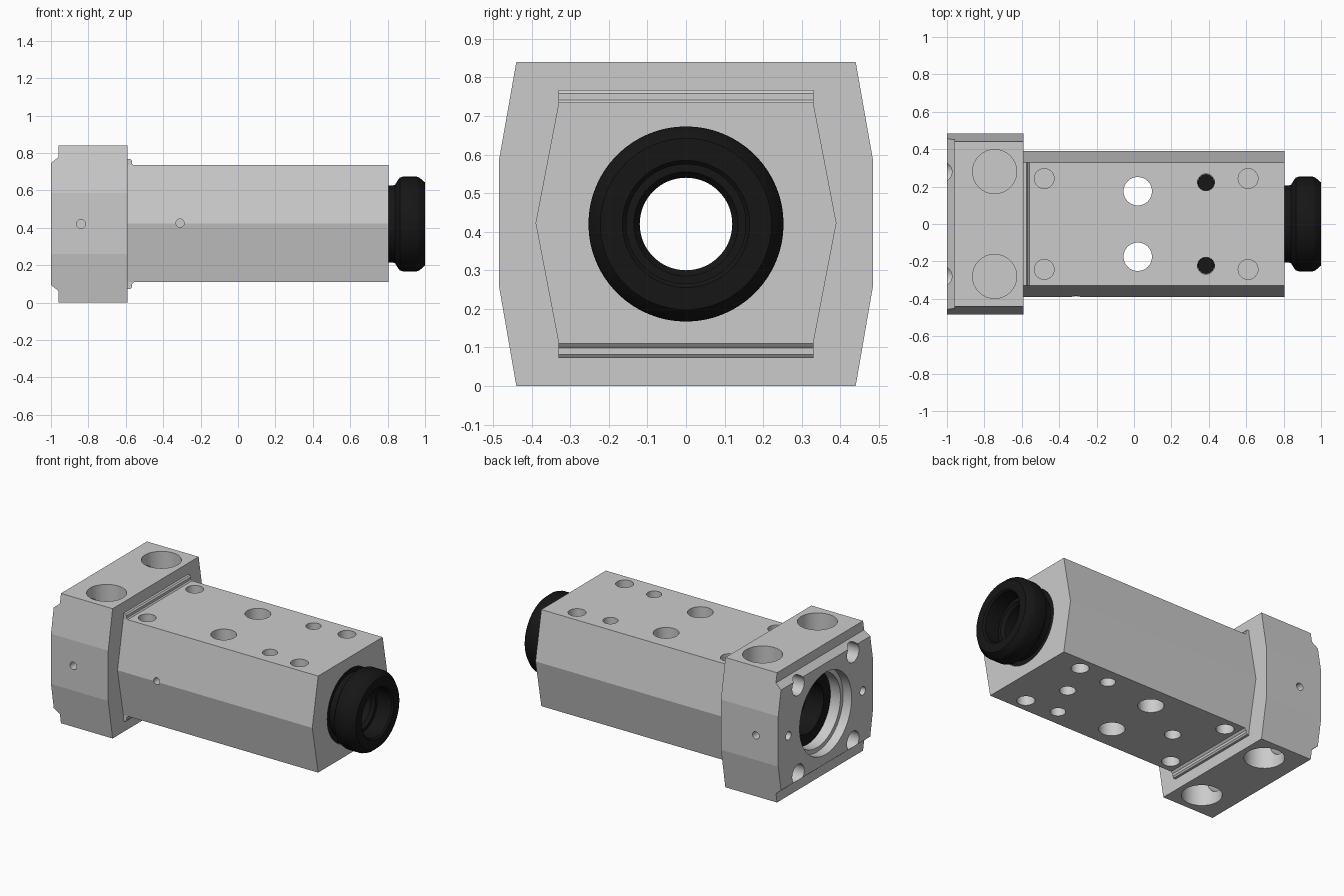
import bpy, bmesh, math
from mathutils import Matrix, Vector

if "Cube" in bpy.data.objects:
    bpy.data.objects.remove(bpy.data.objects["Cube"])

ZC = 0.42  # height of the main axis
black = bpy.data.materials.new("black")
black.diffuse_color = (0.008, 0.008, 0.008, 1)
black.use_nodes = True
black.node_tree.nodes["Principled BSDF"].inputs["Base Color"].default_value = black.diffuse_color


def finish(bm, name, mat=None):
    bmesh.ops.recalc_face_normals(bm, faces=bm.faces)
    me = bpy.data.meshes.new(name)
    bm.to_mesh(me)
    bm.free()
    ob = bpy.data.objects.new(name, me)
    bpy.context.collection.objects.link(ob)
    if mat:
        me.materials.append(mat)
    return ob


def prism(name, pts, vec):
    """Extrude a closed outline of 3D points along vec."""
    bm = bmesh.new()
    f = bm.faces.new([bm.verts.new(p) for p in pts])
    r = bmesh.ops.extrude_face_region(bm, geom=[f])
    bmesh.ops.translate(bm, vec=vec, verts=[v for v in r["geom"] if isinstance(v, bmesh.types.BMVert)])
    return finish(bm, name)


def lathe(name, prof, mat=None, n=64, closed=True):
    """Revolve (x, radius) points about the main axis; an open profile is capped."""
    bm = bmesh.new()
    rings = [[bm.verts.new((x, r * math.cos(2 * math.pi * i / n), ZC + r * math.sin(2 * math.pi * i / n)))
              for i in range(n)] for x, r in prof]
    pairs = list(zip(rings, rings[1:]))
    if closed:
        pairs.append((rings[-1], rings[0]))
    else:
        bm.faces.new(rings[0])
        bm.faces.new(rings[-1])
    for a, b in pairs:
        for i in range(n):
            j = (i + 1) % n
            bm.faces.new((a[i], a[j], b[j], b[i]))
    return finish(bm, name, mat)


def rod(a, b, r, name="cutter", mat=None):
    """Cylinder from point a to point b."""
    a, b = Vector(a), Vector(b)
    bm = bmesh.new()
    m = Matrix.Translation((a + b) / 2) @ (b - a).to_track_quat('Z', 'Y').to_matrix().to_4x4()
    bmesh.ops.create_cone(bm, cap_ends=True, segments=32, radius1=r, radius2=r, depth=(b - a).length, matrix=m)
    return finish(bm, name, mat)


def activate(ob):
    bpy.ops.object.select_all(action='DESELECT')
    ob.select_set(True)
    bpy.context.view_layer.objects.active = ob


def cut(ob, cutter):
    m = ob.modifiers.new("cut", 'BOOLEAN')
    m.operation, m.solver, m.object = 'DIFFERENCE', 'EXACT', cutter
    activate(ob)
    bpy.ops.object.modifier_apply(modifier=m.name)
    bpy.data.objects.remove(cutter)


# Mounting flange with stepped end edges
half = [(0.44, 0), (0.485, 0.26), (0.485, 0.585), (0.44, 0.84)]
outline = half + [(-y, z) for y, z in reversed(half)]
flange = prism("flange", [(-1, y, z) for y, z in outline], (0.41, 0, 0))
for s in (-1, 1):
    step = [(-1.1, 0.325), (-1, 0.325), (-0.96, 0.358), (-0.96, 0.6), (-1.1, 0.6)]
    cut(flange, prism("cutter", [(x, -0.6, ZC + s * d) for x, d in step], (0, 1.2, 0)))
cut(flange, lathe("cutter", [(-1.1, 0.275), (-0.99, 0.265), (-0.94, 0.265), (-0.94, 0.237), (-0.5, 0.237)], closed=False))

# Flange bolt pockets, bolt holes and side holes
for sy in (-1, 1):
    for sz in (-1, 1):
        y = sy * 0.28
        cut(flange, rod((-0.745, y, ZC + sz * 0.215), (-0.745, y, ZC + sz * 0.6), 0.118))
        cut(flange, rod((-1.1, y, ZC + sz * 0.285), (-0.75, y, ZC + sz * 0.285), 0.062))
    cut(flange, rod((-1.1, sy * 0.38, ZC), (-0.93, sy * 0.38, ZC), 0.027))
    cut(flange, rod((-0.84, sy * 0.43, ZC), (-0.84, sy * 0.6, ZC), 0.024))

# Six-sided main body
half = [(0.33, 0.11), (0.39, 0.4225), (0.33, 0.735)]
outline = half + [(-y, z) for y, z in reversed(half)]
body = prism("body", [(-0.59, y, z) for y, z in outline], (1.395, 0, 0))
cut(body, lathe("cutter", [(-0.7, 0.237), (0.9, 0.237)], closed=False))
for sy in (-1, 1):
    cut(body, rod((0.02, sy * 0.175, -0.1), (0.02, sy * 0.175, 1), 0.076))
    cut(body, rod((0.385, sy * 0.223, -0.1), (0.385, sy * 0.223, 1), 0.045))
    for sz in (-1, 1):
        for x in (-0.48, 0.61):
            cut(body, rod((x, sy * 0.243, ZC + sz * 0.21), (x, sy * 0.243, ZC + sz * 0.5), 0.053))
        # Black set screws
        rod((0.385, sy * 0.223, ZC + sz * 0.15), (0.385, sy * 0.223, ZC + sz * 0.24), 0.044, "set_screw", black)
# Dowel holes underneath and lubrication hole in the front side
for x in (0.5, -0.29):
    cut(body, rod((x, 0, 0), (x, 0, 0.17), 0.048))
cut(body, rod((-0.31, -0.5, 0.425), (-0.31, -0.33, 0.425), 0.022))

# Locating ledges where the body meets the flange
for s, name in ((1, "top_ledge"), (-1, "bottom_ledge")):
    prof = [(-0.59, 0.30), (-0.55, 0.30), (-0.56, 0.316), (-0.567, 0.322), (-0.567, 0.338), (-0.575, 0.348), (-0.59, 0.348)]
    prism(name, [(x, -0.33, ZC + s * d) for x, d in prof], (0, 0.66, 0))

# Black threaded nuts inside the bore, one sticking out at the right end
right_nut = lathe("right_nut", [
    (0.2, 0.12), (0.2, 0.235), (0.8, 0.235), (0.8, 0.205), (0.825, 0.205), (0.84, 0.21), (0.855, 0.235),
    (0.865, 0.248), (0.88, 0.253), (0.955, 0.253), (0.97, 0.248), (1.0, 0.222), (1.0, 0.165), (0.99, 0.155),
    (0.89, 0.155), (0.89, 0.135), (0.87, 0.12)], black)
left_nut = lathe("left_nut", [
    (-0.1, 0.12), (-0.1, 0.235), (-0.87, 0.235), (-0.87, 0.165), (-0.75, 0.155), (-0.75, 0.12)], black)

for ob in list(bpy.data.objects):
    activate(ob)
    bpy.ops.object.shade_smooth_by_angle(angle=math.radians(8 if ob in (body, flange) else 30))
# Hole walls need a wider angle than the flat body faces allow
for ob in (body, flange):
    me = ob.data
    bm = bmesh.new()
    bm.from_mesh(me)
    for e in bm.edges:
        if len(e.link_faces) == 2:
            long_flat = max(f.calc_area() for f in e.link_faces) > 0.1
            e.smooth = e.calc_face_angle(0) < math.radians(2 if long_flat else 25)
    bm.to_mesh(me)
    bm.free()
